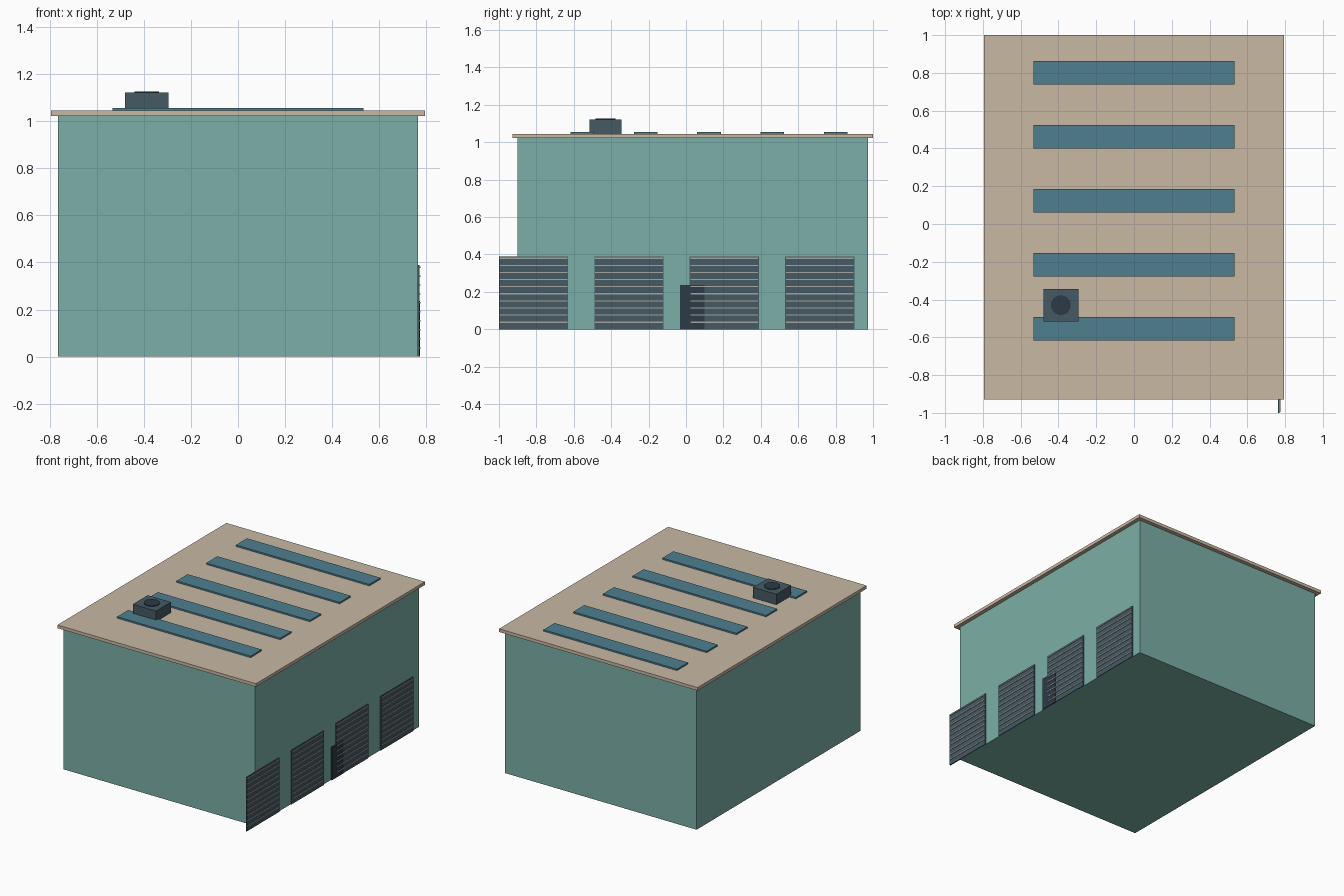
import bpy, bmesh
from mathutils import Matrix

if "Cube" in bpy.data.objects:
    bpy.data.objects.remove(bpy.data.objects["Cube"])


def material(name, rgb):
    m = bpy.data.materials.new(name)
    m.diffuse_color = (*rgb, 1)
    m.use_nodes = True
    m.node_tree.nodes["Principled BSDF"].inputs["Base Color"].default_value = m.diffuse_color
    return m


teal = material("teal_wall", (0.20, 0.43, 0.385))
beige = material("beige_roof", (0.58, 0.48, 0.37))
slate = material("slate_metal", (0.06, 0.102, 0.127))
dark = material("dark_metal", (0.026, 0.042, 0.063))
glass = material("blue_glass", (0.074, 0.212, 0.275))
trim = material("rib_grey", (0.40, 0.38, 0.35))


def finish(bm, name, mat):
    me = bpy.data.meshes.new(name)
    bm.to_mesh(me)
    bm.free()
    me.materials.append(mat)
    ob = bpy.data.objects.new(name, me)
    bpy.context.collection.objects.link(ob)
    return ob


def boxes(name, mat, bounds):
    """One object from boxes given as (x0, x1, y0, y1, z0, z1)."""
    bm = bmesh.new()
    for x0, x1, y0, y1, z0, z1 in bounds:
        m = Matrix.Translation(((x0 + x1) / 2, (y0 + y1) / 2, (z0 + z1) / 2))
        bmesh.ops.create_cube(bm, size=1, matrix=m @ Matrix.Diagonal((x1 - x0, y1 - y0, z1 - z0, 1)))
    return finish(bm, name, mat)


# Main hall and overhanging flat roof
boxes("building_body", teal, [(-0.765, 0.765, -0.90, 0.972, 0, 1.022)])
boxes("roof_slab", beige, [(-0.793, 0.793, -0.928, 1.0, 1.022, 1.045)])

# Row of roof skylights
for i in range(5):
    y = -0.555 + i * 0.339
    boxes(f"skylight_{i + 1}", glass, [(-0.533, 0.533, y - 0.063, y + 0.063, 1.045, 1.056)])

# Loading doors with horizontal ribs; the first overhangs the corner
for i in range(4):
    y0 = -1.0 + i * 0.51
    y1 = y0 + 0.37
    boxes(f"loading_door_{i + 1}", slate, [(0.763, 0.771, y0, y1, 0, 0.39)])
    boxes(f"door_ribs_{i + 1}", trim,
          [(0.770, 0.775, y0 + 0.004, y1 - 0.004, z - 0.003, z + 0.003)
           for z in (0.038 * k for k in range(1, 11))])

# Personnel door
boxes("side_door", dark, [(0.763, 0.773, -0.033, 0.10, 0, 0.237)])

# Rooftop ventilation unit with fan
boxes("vent_unit", slate, [(-0.48, -0.294, -0.515, -0.345, 1.045, 1.121)])
bm = bmesh.new()
bmesh.ops.create_cone(bm, cap_ends=True, segments=10, radius1=0.054, radius2=0.054, depth=0.012,
                      matrix=Matrix.Translation((-0.387, -0.43, 1.120)))
finish(bm, "vent_fan", dark)
